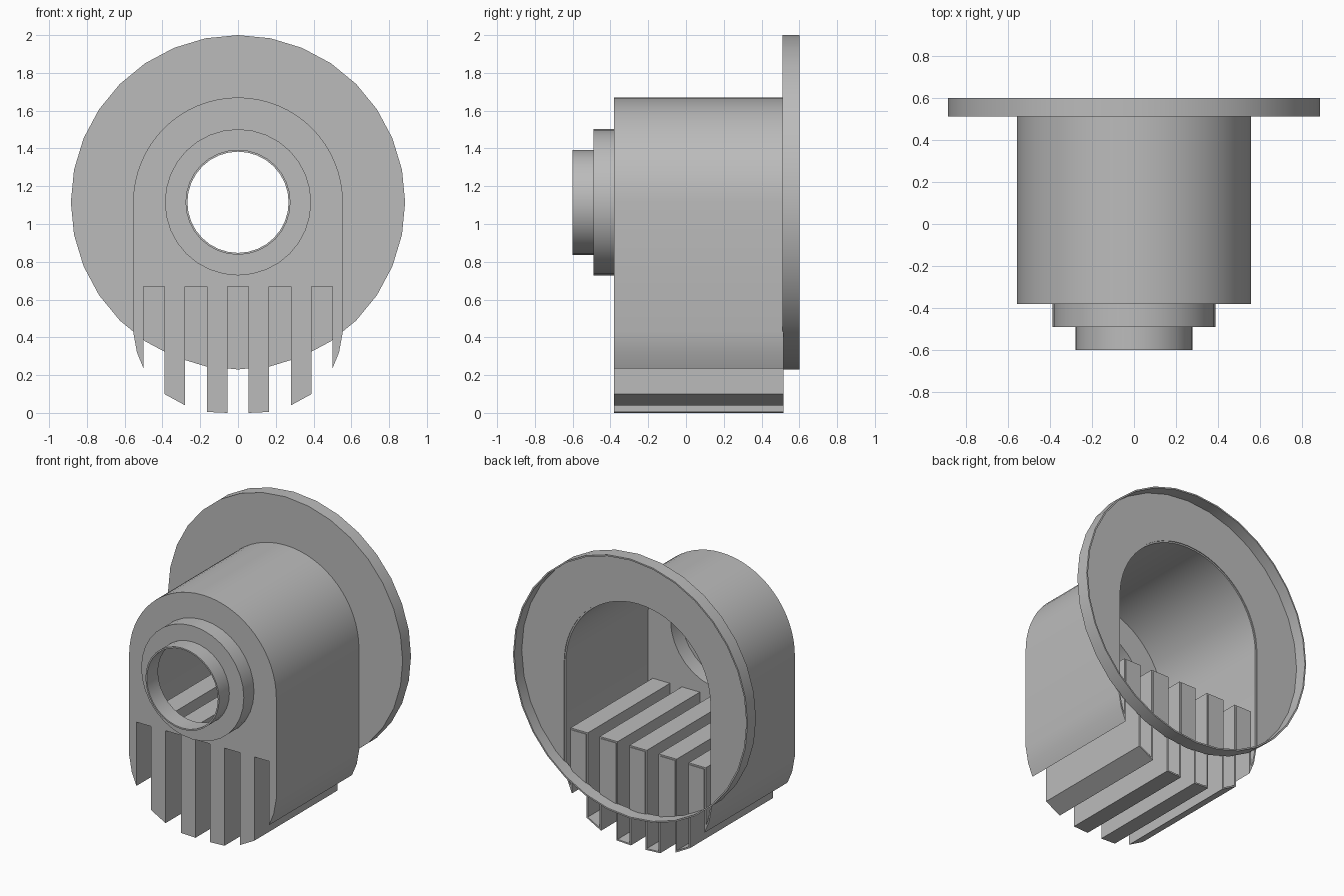
import bpy
import bmesh
from math import sin, cos, pi, radians

if "Cube" in bpy.data.objects:
    bpy.data.objects.remove(bpy.data.objects["Cube"], do_unlink=True)

AXIS_Z = 1.115
WALL = 0.01
FRONT, BACK, RIM = -0.38, 0.51, 0.6

grey = bpy.data.materials.new("plain grey")
grey.use_nodes = True
grey.diffuse_color = (0.5, 0.5, 0.5, 1)
bsdf = next(n for n in grey.node_tree.nodes if n.type == 'BSDF_PRINCIPLED')
bsdf.inputs["Base Color"].default_value = (0.5, 0.5, 0.5, 1)


def circle(radius, sides):
    """Counter-clockwise outline around the main axis."""
    return [(radius * sin(2 * pi * i / sides), AXIS_Z - radius * cos(2 * pi * i / sides))
            for i in range(sides)]


def skin(name, sections, caps=False):
    """Skin a row of (outline, y) sections, ordered front to back."""
    bm = bmesh.new()
    loops = [[bm.verts.new((x, y, z)) for x, z in outline] for outline, y in sections]
    for a, b in zip(loops, loops[1:]):
        n = len(a)
        for i in range(n):
            j = (i + 1) % n
            bm.faces.new((a[i], b[i], b[j], a[j]))
    if caps:
        bm.faces.new(loops[0])
        bm.faces.new(loops[-1][::-1])
        bmesh.ops.recalc_face_normals(bm, faces=bm.faces)
    mesh = bpy.data.meshes.new(name)
    bm.to_mesh(mesh)
    bm.free()
    obj = bpy.data.objects.new(name, mesh)
    bpy.context.collection.objects.link(obj)
    mesh.materials.append(grey)
    return obj


def select(obj):
    bpy.ops.object.select_all(action='DESELECT')
    obj.select_set(True)
    bpy.context.view_layer.objects.active = obj


def apply(obj, mod):
    select(obj)
    bpy.ops.object.modifier_apply(modifier=mod.name)


def thicken(obj):
    mod = obj.modifiers.new("wall", 'SOLIDIFY')
    mod.thickness = WALL
    mod.offset = -1
    mod.use_even_offset = True
    apply(obj, mod)


def cut(obj, cutter):
    mod = obj.modifiers.new("cut", 'BOOLEAN')
    mod.operation = 'DIFFERENCE'
    mod.solver = 'EXACT'
    mod.object = cutter
    apply(obj, mod)
    bpy.data.objects.remove(cutter, do_unlink=True)


# Housing outline: slotted rounded bottom, straight sides, arched top
SLOT_TOP = 0.67
half = [(0.055, SLOT_TOP), (0.055, 0), (0.165, 0.005), (0.165, SLOT_TOP),
        (0.28, SLOT_TOP), (0.28, 0.04), (0.39, 0.1), (0.39, SLOT_TOP),
        (0.5, SLOT_TOP), (0.5, 0.235), (0.535, 0.32), (0.555, 0.43)]
half += [(0.555 * cos(pi * i / 32), AXIS_Z + 0.555 * sin(pi * i / 32)) for i in range(16)]
profile = half + [(0, AXIS_Z + 0.555)] + [(-x, z) for x, z in reversed(half)]

# Housing shell, open at the back, with channels running along its underside
housing = skin("housing_shell", [(profile, FRONT), (profile, BACK + WALL / 2)])
thicken(housing)

# Front wall with the round opening
front_wall = skin("front_wall", [(profile, FRONT), (profile, FRONT + WALL)], caps=True)
bore = circle(0.376, 32)
cut(front_wall, skin("bore_cutter", [(bore, FRONT - 0.1), (bore, FRONT + 0.1)], caps=True))

# Stepped collar and tube
tube, collar = circle(0.278, 32), circle(0.387, 32)
nozzle = skin("stepped_nozzle", [(tube, -0.6), (tube, -0.49), (collar, -0.49), (collar, FRONT)])
thicken(nozzle)

# Flange plate, open where the housing meets it, closing off the channels
disc = circle(0.885, 32)
plate = skin("flange_plate", [(disc, BACK), (disc, BACK + WALL)], caps=True)
cut(plate, skin("housing_cutter", [(profile, BACK - 0.1), (profile, BACK + 0.1)], caps=True))

# Flange rim
rim = skin("flange_rim", [(disc, BACK), (disc, RIM)])
thicken(rim)

for obj in (housing, front_wall, nozzle, plate, rim):
    select(obj)
    bpy.ops.object.shade_smooth_by_angle(angle=radians(25))
